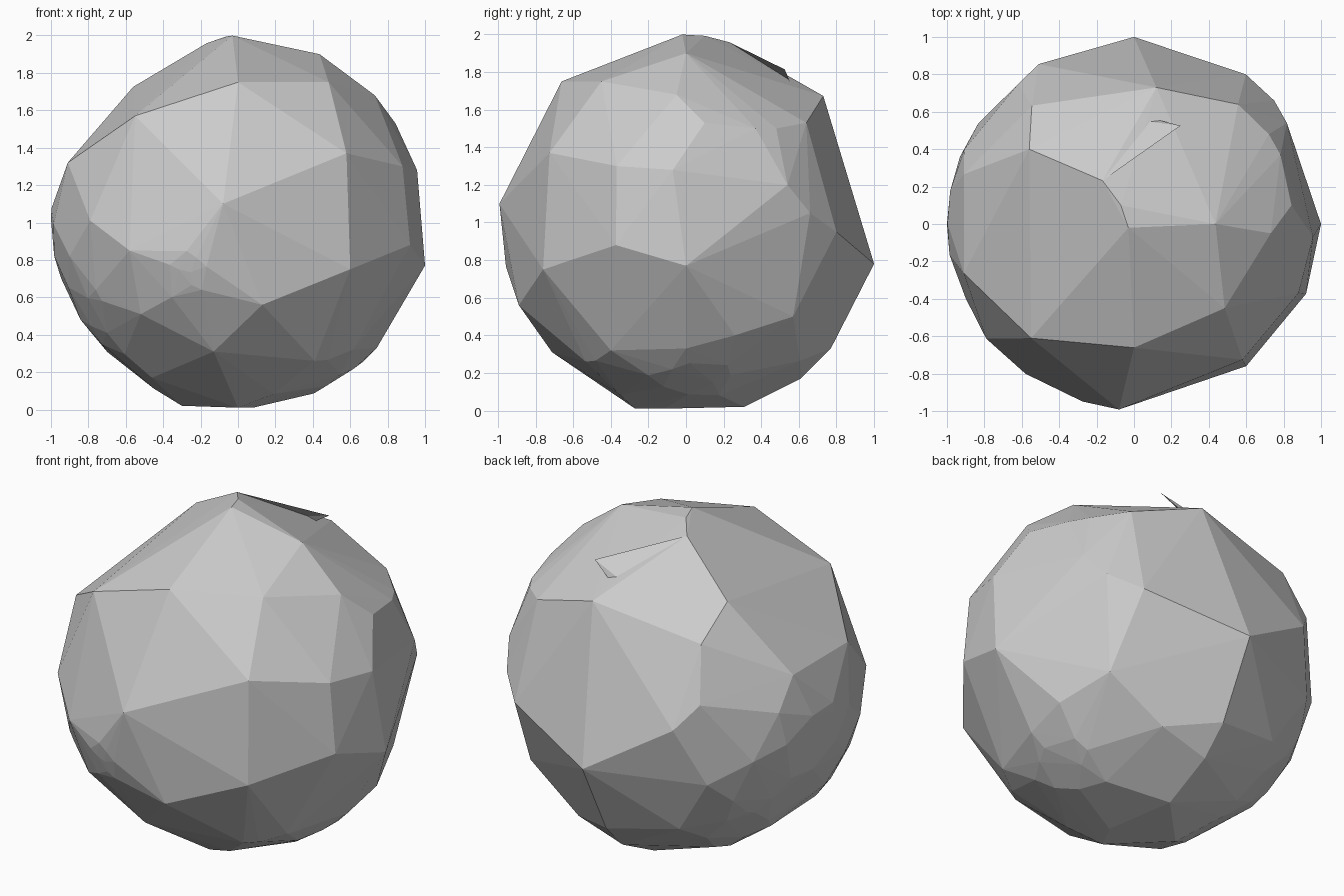
import bpy, bmesh, random
from math import radians, sin, cos, sqrt
from mathutils import Vector

random.seed(4)
cube = bpy.data.objects.get("Cube")
if cube:
    bpy.data.objects.remove(cube, do_unlink=True)

CENTRE = Vector((0, 0, 1))


def on_sphere(across, rise, turn, tilt):
    """Lift a flat position on one side of the boulder onto its round surface."""
    turn, tilt = radians(turn), radians(tilt)
    right = Vector((cos(turn), sin(turn), 0))
    outward = Vector((sin(turn) * cos(tilt), -cos(turn) * cos(tilt), sin(tilt)))
    depth = sqrt(max(0, 1 - across ** 2 - rise ** 2))
    return CENTRE + right * across + outward.cross(right) * rise + outward * depth


def side(pairs, turn, tilt=0):
    return [on_sphere(across, rise, turn, tilt) for across, rise in pairs]


def chips(middle, spread, count):
    """Scatter small facet corners over a worn patch of the surface."""
    middle = Vector(middle).normalized()
    found = []
    while len(found) < count:
        way = Vector([random.gauss(0, 1) for axis in "xyz"]).normalized()
        spot = CENTRE + way
        if way.dot(middle) > cos(radians(spread)) and all(
                (spot - other).length > radians(spread) / sqrt(count) for other in found):
            found.append(spot)
    return found


def make_object(name, mesh_builder, material):
    mesh = bpy.data.meshes.new(name)
    bm = bmesh.new()
    mesh_builder(bm)
    bm.to_mesh(mesh)
    bm.free()
    mesh.materials.append(material)
    thing = bpy.data.objects.new(name, mesh)
    bpy.context.scene.collection.objects.link(thing)
    return thing


# Stone colour
stone = bpy.data.materials.new("stone grey")
stone.use_nodes = True
grey = (0.6, 0.6, 0.6, 1)
stone.diffuse_color = grey
stone.node_tree.nodes["Principled BSDF"].inputs["Base Color"].default_value = grey

# Corners of the large facets, side by side
front = side([
    (0, .75), (-.55, .57), (-.08, .1), (.58, .37), (.6, -.25), (.13, -.44),
    (-.79, .01), (-.58, -.15), (-.18, -.35), (-.13, -.69), (-.52, -.49),
    (.41, -.74), (-.7, -.59), (-.9, -.18), (.92, -.12), (.88, .3),
    (-.46, -.83), (.08, -.99), (-.3, -.98), (-.76, -.36), (1, -.23),
    (-.91, .32), (-1, .02)], 0)
flank = side([
    (0, .9), (-.45, .75), (-.05, .68), (.1, .53), (-.07, .28), (.37, .5),
    (.48, .5), (.64, .53), (.54, .2), (.66, .05), (.8, -.05), (.57, -.5),
    (.26, -.6), (-.4, -.68), (0, -.67), (-.27, -.99), (.31, -.98),
    (.61, -.83), (.77, -.67), (1, -.22)], 90)
crown = side([(-.03, -.02), (.12, .73), (-.56, .4), (-.07, .1)], 0, 90)
rear = side([
    (.5, -.21), (.58, 0), (.8, -.2), (.1, -.61), (.37, -.77),
    (-.09, -.3), (-.6, -.8), (-.05, -.86), (1, .05)], 216, 23)
under = side([(.14, -.66), (-.18, -.62), (-.36, -.88), (-.67, -.69)], 144, -30)

# Folded edge near the top: ridge corner, shoulder, foot and loose tip
ridge, shoulder, foot, tip = side(
    [(0, .77), (.07, .18), (.06, -.16), (-.51, .64)], 216, 23)

# Patches of finer facets low on the boulder
worn = chips((-.85, .05, -.5), 36, 26)
worn += chips((-.3, -.9, -.28), 9, 9)
worn += chips((.58, .05, -.8), 15, 9)


def build_boulder(bm):
    corners = front + flank + crown + rear + under + worn + [ridge, shoulder, foot]
    for spot in corners:
        bm.verts.new(spot)
    bmesh.ops.remove_doubles(bm, verts=bm.verts, dist=0.04)
    bmesh.ops.convex_hull(bm, input=bm.verts)
    loose = [v for v in bm.verts if not v.link_faces]
    bmesh.ops.delete(bm, geom=loose, context="VERTS")
    bmesh.ops.recalc_face_normals(bm, faces=bm.faces)


def build_fold(bm):
    a, b, c, d = [bm.verts.new(spot) for spot in (ridge, shoulder, foot, tip)]
    for corners in ((a, b, d), (b, c, d)):
        face = bm.faces.new(corners)
        face.normal_update()
        if face.normal.dot(face.calc_center_median() - CENTRE) < 0:
            face.normal_flip()


make_object("boulder", build_boulder, stone)
make_object("folded_flap", build_fold, stone)
